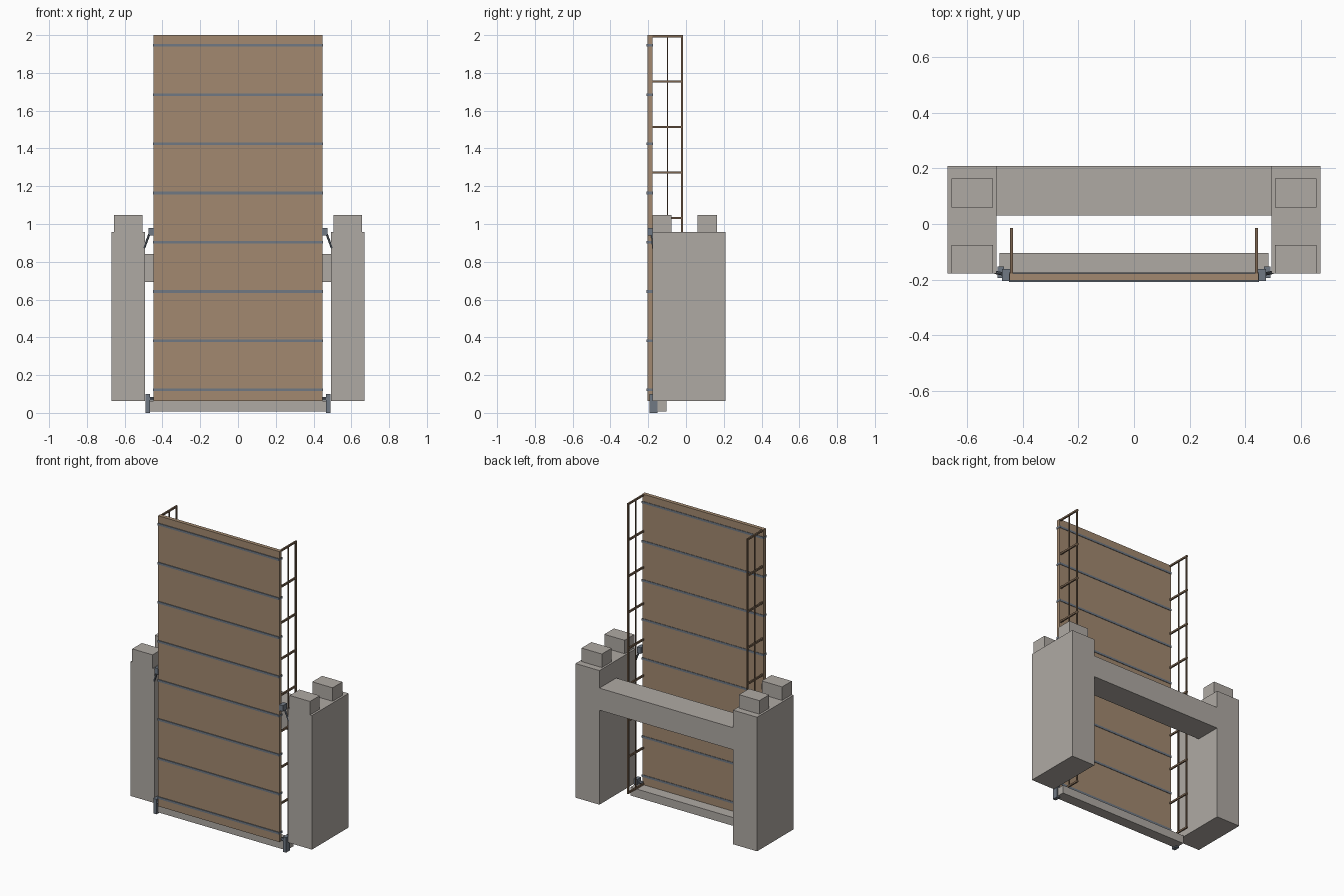
import bpy, bmesh
from mathutils import Vector

if "Cube" in bpy.data.objects:
    bpy.data.objects.remove(bpy.data.objects["Cube"])


def material(name, rgb):
    m = bpy.data.materials.new(name)
    m.diffuse_color = (*rgb, 1)
    m.use_nodes = True
    m.node_tree.nodes["Principled BSDF"].inputs["Base Color"].default_value = m.diffuse_color
    return m


STONE = material("stone", (0.43, 0.40, 0.37))
WOOD = material("wood", (0.36, 0.25, 0.16))
RAIL = material("dark_wood", (0.20, 0.13, 0.08))
STEEL = material("steel", (0.16, 0.19, 0.23))


def add_box(bm, x, y, z):
    v = bmesh.ops.create_cube(bm, size=1)["verts"]
    for p in v:
        p.co = Vector([c[0] if t < 0 else c[1] for c, t in zip((x, y, z), p.co)])


def add_rod(bm, a, b, r):
    a, b = Vector(a), Vector(b)
    d = b - a
    v = bmesh.ops.create_cone(bm, cap_ends=True, segments=8, radius1=r,
                              radius2=r, depth=d.length)["verts"]
    m = d.to_track_quat('Z', 'Y').to_matrix().to_4x4()
    m.translation = (a + b) / 2
    bmesh.ops.transform(bm, matrix=m, verts=v)


def finish(bm, name, mat):
    me = bpy.data.meshes.new(name)
    bm.to_mesh(me)
    bm.free()
    me.materials.append(mat)
    ob = bpy.data.objects.new(name, me)
    bpy.context.collection.objects.link(ob)


def box(name, x, y, z, mat):
    bm = bmesh.new()
    add_box(bm, x, y, z)
    finish(bm, name, mat)


# Fixed stone crossbeam and sill
box("crossbeam", (-0.493, 0.493), (0.031, 0.208), (0.693, 0.84), STONE)
box("sill", (-0.483, 0.483), (-0.178, -0.104), (0.008, 0.063), STONE)

# Raised wooden deck with steel bands
box("deck", (-0.447, 0.447), (-0.203, -0.178), (0.063, 2.0), WOOD)
for i in range(8):
    z = 0.122 + i * 0.2605
    box(f"deck_band_{i + 1}", (-0.449, 0.449), (-0.208, -0.175),
        (z - 0.007, z + 0.007), STEEL)

for label, s in (("left", -1), ("right", 1)):
    def side(a, b):
        return tuple(sorted((s * a, s * b)))

    # Tower with two merlons
    box(f"{label}_tower", side(0.493, 0.67), (-0.178, 0.208), (0.063, 0.957), STONE)
    for n, y in (("front", (-0.178, -0.076)), ("back", (0.06, 0.164))):
        box(f"{label}_{n}_merlon", side(0.506, 0.656), y, (0.957, 1.047), STONE)

    # Railing: long rails plus posts standing off the deck
    bm = bmesh.new()
    add_box(bm, side(0.436, 0.444), (-0.026, -0.015), (0.063, 2.0))
    add_box(bm, side(0.437, 0.443), (-0.101, -0.094), (0.063, 2.0))
    for i in range(9):
        z = 0.069 + i * 0.2407
        add_box(bm, side(0.435, 0.445), (-0.178, -0.015), (z - 0.006, min(z + 0.006, 2.0)))
    finish(bm, f"{label}_railing", RAIL)

    # Hinge at the deck foot
    bm = bmesh.new()
    add_box(bm, side(0.466, 0.49), (-0.193, -0.152), (0.0, 0.1))
    add_rod(bm, (s * 0.44, -0.178, 0.075), (s * 0.475, -0.178, 0.075), 0.01)
    finish(bm, f"{label}_hinge", STEEL)

    # Lifting lug and tie rod to the tower
    box(f"{label}_lifting_lug", side(0.446, 0.474), (-0.204, -0.161), (0.94, 0.98), STEEL)
    bm = bmesh.new()
    add_rod(bm, (s * 0.468, -0.18, 0.95), (s * 0.497, -0.174, 0.873), 0.006)
    finish(bm, f"{label}_tie_rod", STEEL)
